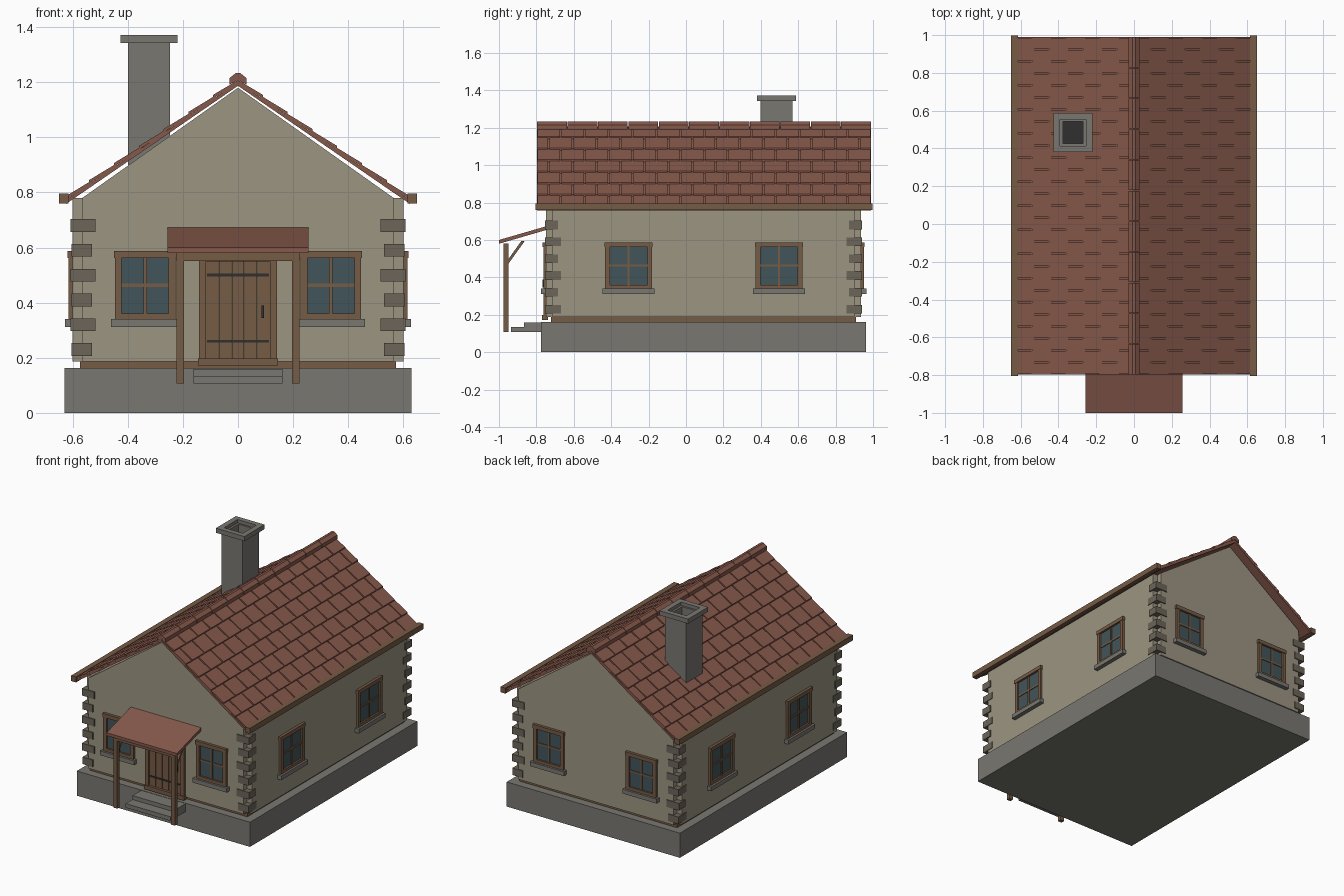
import bpy, bmesh, math
from mathutils import Matrix, Vector

if "Cube" in bpy.data.objects:
    bpy.data.objects.remove(bpy.data.objects["Cube"])


def mat(name, r, g, b):
    m = bpy.data.materials.new(name)
    m.diffuse_color = (r, g, b, 1)
    m.use_nodes = True
    m.node_tree.nodes["Principled BSDF"].inputs["Base Color"].default_value = m.diffuse_color
    return m


WALL = mat("plaster", .33, .30, .22)
TILE = mat("roof_tile", .24, .10, .07)
WOOD = mat("wood", .18, .105, .06)
STONE = mat("stone", .19, .185, .165)
QUOIN = mat("corner_stone", .15, .13, .10)
GLASS = mat("glass", .055, .09, .10)
DARK = mat("dark", .03, .03, .03)


def add_prism(bm, pts, a, b, axis='y'):
    """Extrude a 2D profile (horizontal, z) along x or y from a to b."""
    def at(p, t):
        return (p[0], t, p[1]) if axis == 'y' else (t, p[0], p[1])
    lo = [bm.verts.new(at(p, a)) for p in pts]
    hi = [bm.verts.new(at(p, b)) for p in pts]
    n = len(pts)
    bm.faces.new(lo)
    bm.faces.new(hi[::-1])
    for i in range(n):
        j = (i + 1) % n
        bm.faces.new((lo[j], lo[i], hi[i], hi[j]))


def finish(bm, name, material, matrix=None):
    if matrix:
        bm.transform(matrix)
    bmesh.ops.recalc_face_normals(bm, faces=bm.faces)
    me = bpy.data.meshes.new(name)
    bm.to_mesh(me)
    bm.free()
    me.materials.append(material)
    ob = bpy.data.objects.new(name, me)
    bpy.context.collection.objects.link(ob)
    return ob


def prisms(name, items, material, axis='y', matrix=None):
    bm = bmesh.new()
    for pts, a, b in items:
        add_prism(bm, pts, a, b, axis)
    return finish(bm, name, material, matrix)


def boxes(name, items, material, matrix=None):
    """Each item is (x0, x1, y0, y1, z0, z1)."""
    return prisms(name, [([(x0, z0), (x1, z0), (x1, z1), (x0, z1)], y0, y1)
                         for x0, x1, y0, y1, z0, z1 in items], material, 'y', matrix)


# Foundation, timber sill plate, walls with notched corners
FRONT, BACK, SIDE = -.748, .936, .60
boxes("foundation", [(-.63, .63, -.775, .963, 0, .162)], STONE)
boxes("sill_plate", [(-.573, .573, -.722, .91, .16, .187)], WOOD)
prisms("gable_walls", [([(-.565, .187), (.565, .187), (.565, .78), (0, 1.18), (-.565, .78)],
                        FRONT, BACK)], WALL)
boxes("side_walls", [(-SIDE, SIDE, FRONT + .035, BACK - .035, .187, .78)], WALL)

# Corner stones, alternating long and short
quoins = []
for i in range(6):
    z = .23 + i * .09
    lx, ly, o = (.09, .07, .608) if i % 2 else (.075, .085, .604)
    for sx in (-1, 1):
        for y, sy in ((FRONT - .006, 1), (BACK + .006, -1)):
            xs = sorted((sx * o, sx * (o - lx)))
            ys = sorted((y, y + sy * ly))
            quoins.append((*xs, *ys, z - .023, z + .023))
boxes("corner_stones", quoins, QUOIN)


# Roof: deck and overlapping staggered tiles on each slope
Y0, Y1, SLOPE = -.797, .99, .687


def roof_z(x):
    return 1.207 - SLOPE * x


for s, side in ((-1, "left"), (1, "right")):
    prisms("roof_deck_" + side, [([(0, 1.187), (0, 1.201), (s * .625, roof_z(.625) - .006),
                                   (s * .625, roof_z(.625) - .02)], Y0, Y1)], TILE)
    tiles, w = [], (Y1 - Y0) / 14
    for row in range(7):
        x0 = .63 - row * .09
        x1 = max(x0 - .1, 0)
        prof = [(s * x0, roof_z(x0) - .004), (s * x0, roof_z(x0) + .009),
                (s * x1, roof_z(x1) + .001), (s * x1, roof_z(x1) - .009)]
        start = Y0 - (w / 2 if row % 2 else 0)
        for c in range(15):
            a = max(Y0, start + c * w + .004)
            b = min(Y1, start + (c + 1) * w - .004)
            if b - a > .01:
                tiles.append((prof, a, b))
    prisms("roof_tiles_" + side, tiles, TILE)
    xs = sorted((s * .615, s * .65))
    boxes("eave_board_" + side, [(*xs, -.805, .998, .76, .796)], WOOD)

# Ridge caps
n = 11
step = (Y1 - Y0) / n
cap = [(-.03, 1.192), (0, 1.208), (.03, 1.192), (.03, 1.216), (.008, 1.233), (-.008, 1.233), (-.03, 1.216)]
prisms("ridge_caps", [(cap, Y0 + i * step + .002 * (i > 0), Y0 + (i + 1) * step - .002 * (i < n - 1))
                      for i in range(n)], TILE)


# Chimney: square tubes for shaft and cap, dark flue floor
def tube(name, cx, cy, ox, oy, ix, iy, z0, z1, material):
    boxes(name, [(cx - ox, cx - ix, cy - oy, cy + oy, z0, z1), (cx + ix, cx + ox, cy - oy, cy + oy, z0, z1),
                 (cx - ix, cx + ix, cy - oy, cy - iy, z0, z1), (cx - ix, cx + ix, cy + iy, cy + oy, z0, z1)],
          material)


CX, CY = -.323, .484
tube("chimney_shaft", CX, CY, .077, .085, .054, .058, .9, 1.35, STONE)
tube("chimney_cap", CX, CY, .104, .104, .068, .07, 1.342, 1.372, STONE)
boxes("chimney_flue", [(CX - .054, CX + .054, CY - .058, CY + .058, .9, 1.25)], DARK)


# Windows: local x along the wall, local -y outwards
def window(name, place, u, h):
    t, z0, z1 = .025, .34, .587
    g = h - t
    zm = (z0 + z1) / 2
    boxes(name + "_frame", [
        (u - h, u - g, -.015, .01, z0, z1), (u + g, u + h, -.015, .01, z0, z1),
        (u - h - .003, u + h + .003, -.018, .01, z1 - t, z1), (u - g, u + g, -.015, .01, z0, z0 + t * .8),
        (u - .006, u + .006, -.010, .01, z0, z1 - t), (u - g, u + g, -.009, .01, zm - .006, zm + .006)],
        WOOD, place)
    boxes(name + "_glass", [(u - g, u + g, -.004, .006, z0, z1 - t)], GLASS, place)
    boxes(name + "_sill", [(u - h - .014, u + h + .014, -.028, .01, .312, z0)], STONE, place)


def wall_frame(x, y, deg):
    return Matrix.Translation((x, y, 0)) @ Matrix.Rotation(math.radians(deg), 4, 'Z')


for i, u in enumerate((-.337, .337)):
    window(f"front_window_{i}", wall_frame(0, FRONT, 0), u, .11)
    window(f"back_window_{i}", wall_frame(0, BACK, 180), u, .11)
for i, y in enumerate((-.307, .497)):
    window(f"right_window_{i}", wall_frame(SIDE, 0, 90), y, .125)
    window(f"left_window_{i}", wall_frame(-SIDE, 0, -90), -y, .125)

# Door: frame, planks, straps, handle
P = wall_frame(0, FRONT, 0)
boxes("door_frame", [(-.142, -.117, -.015, .01, .187, .575), (.117, .142, -.015, .01, .187, .575),
                     (-.142, .142, -.015, .01, .55, .575), (-.145, .145, -.022, .01, .172, .198)], WOOD, P)
pw = .234 / 5
boxes("door_planks", [(-.117 + i * pw + .001, -.117 + (i + 1) * pw - .001, -.006, .005, .198, .55)
                      for i in range(5)], WOOD, P)
boxes("door_straps", [(-.112, .112, -.010, 0, z - .005, z + .005) for z in (.26, .5)], DARK, P)
boxes("door_handle", [(.086, .094, -.018, -.012, .345, .39), (.087, .093, -.014, 0, .347, .354),
                      (.087, .093, -.014, 0, .381, .388)], DARK, P)

# Porch: steps, posts, beam, braces, sloping roof
boxes("steps", [(-.162, .162, -.935, -.77, .107, .134), (-.162, .162, -.865, -.74, .134, .16)], STONE)
boxes("porch_posts", [(s * .21 - .014, s * .21 + .014, -.975, -.95, .107, .58) for s in (-1, 1)], WOOD)
boxes("porch_beam", [(-.225, .225, -.976, -.949, .552, .582)], WOOD)
brace = [(-.955, .465), (-.955, .49), (-.88, .595), (-.862, .595)]
prisms("porch_braces", [(brace, s * .21 - .009, s * .21 + .009) for s in (-1, 1)], WOOD, 'x')
prisms("porch_roof", [([(-1, .58), (-1, .6), (-.735, .677), (-.735, .657)], -.256, .256)], TILE, 'x')
